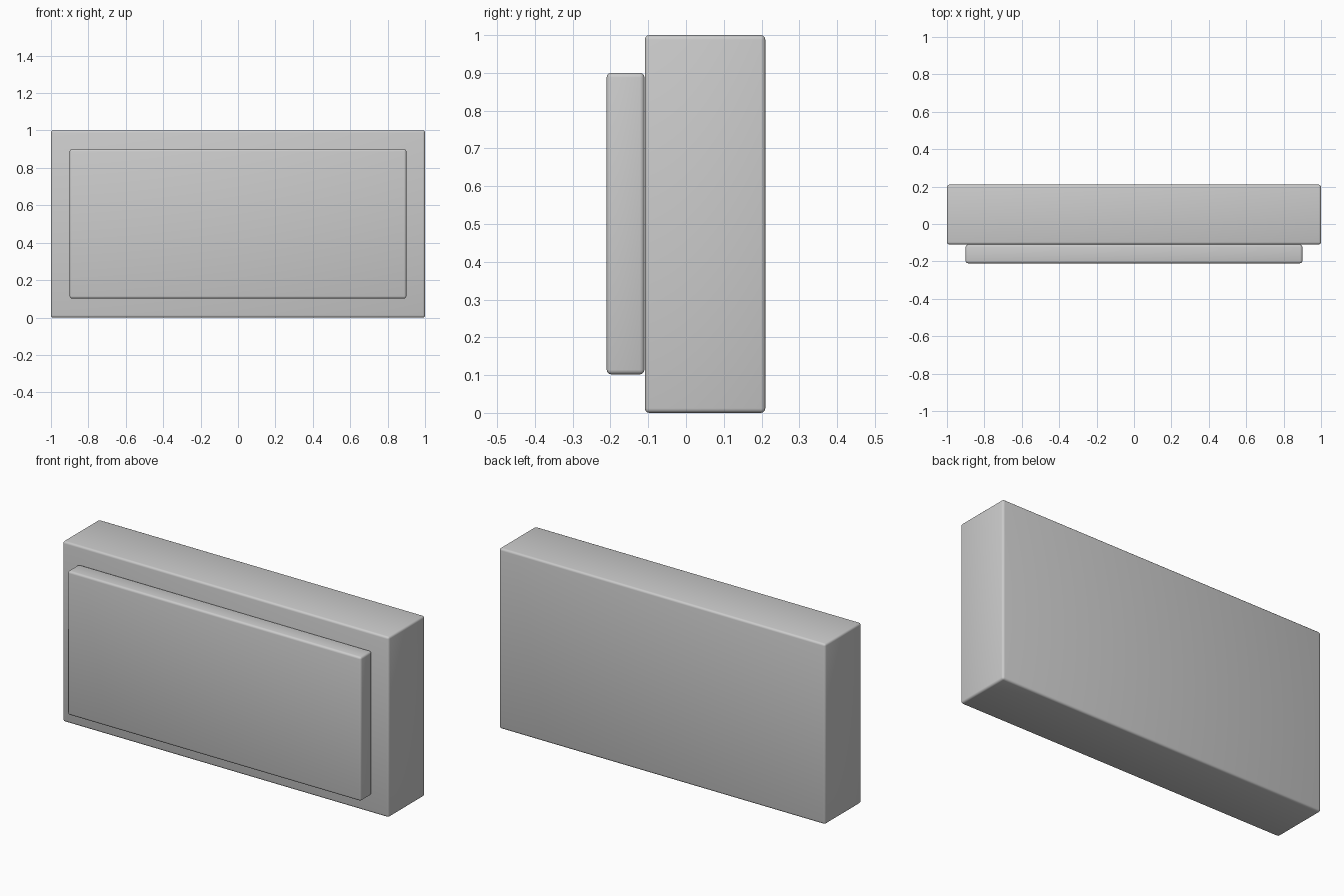
import bpy

if "Cube" in bpy.data.objects:
    bpy.data.objects.remove(bpy.data.objects["Cube"])


def rounded_box(name, lo, hi, radius):
    """Box between two corners with softly rounded edges."""
    centre = [(a + b) / 2 for a, b in zip(lo, hi)]
    bpy.ops.mesh.primitive_cube_add(size=1, location=centre)
    ob = bpy.context.object
    ob.name = name
    ob.scale = [b - a for a, b in zip(lo, hi)]
    bpy.ops.object.transform_apply(location=False, rotation=False, scale=True)
    bevel = ob.modifiers.new("rounded_edges", 'BEVEL')
    bevel.width = radius
    bevel.segments = 3
    bpy.ops.object.modifier_apply(modifier=bevel.name)
    bpy.ops.object.shade_smooth_by_angle()
    return ob


# Main block
rounded_box("body", (-1, -0.109, 0), (1, 0.21, 1), 0.012)

# Raised front panel
rounded_box("front_panel", (-0.9, -0.21, 0.102), (0.9, -0.11, 0.9), 0.012)
